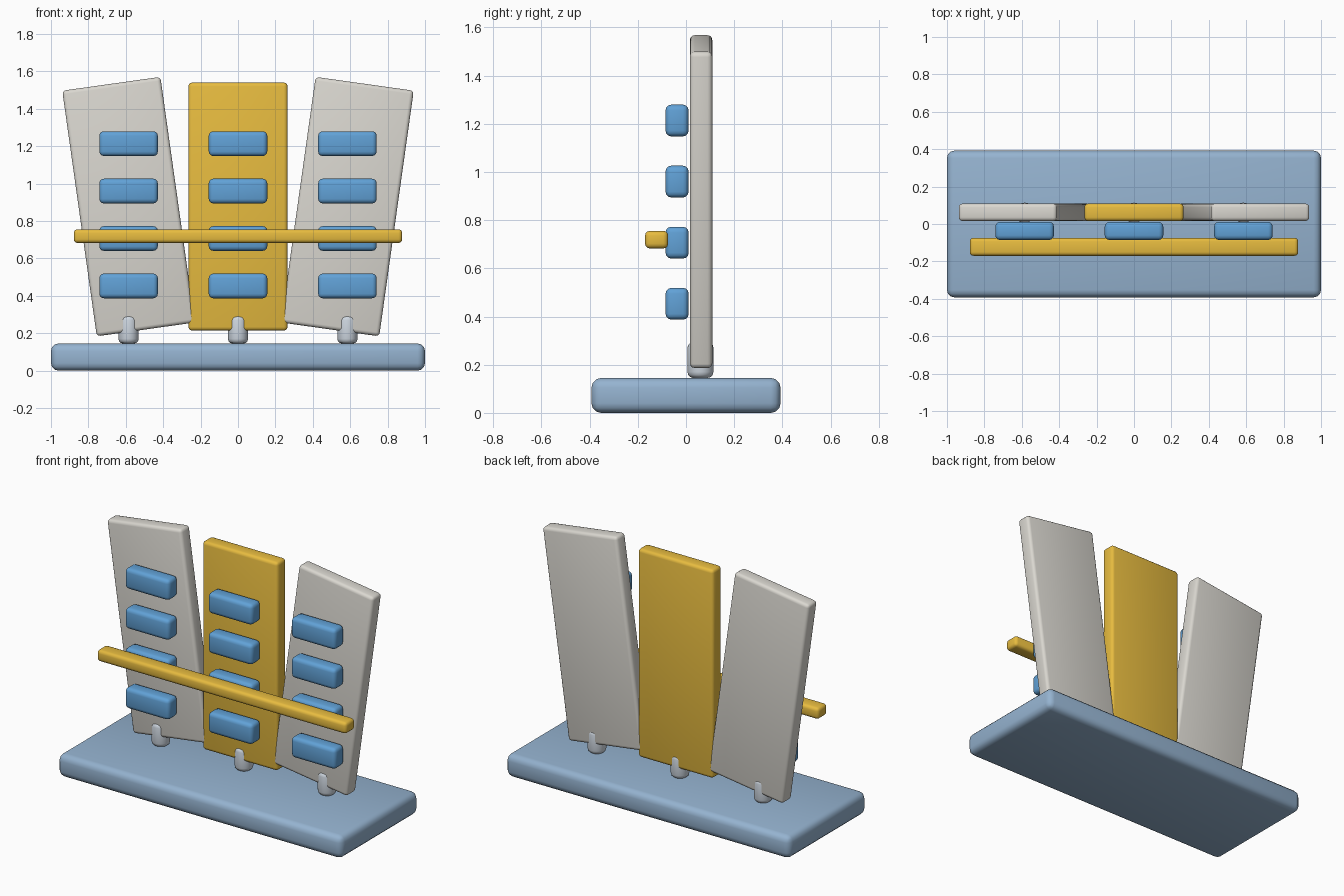
import bpy
import math

if "Cube" in bpy.data.objects:
    bpy.data.objects.remove(bpy.data.objects["Cube"])


def material(name, rgb):
    m = bpy.data.materials.new(name)
    m.diffuse_color = (*rgb, 1)
    m.use_nodes = True
    m.node_tree.nodes["Principled BSDF"].inputs["Base Color"].default_value = m.diffuse_color
    return m


BASE = material("slate_blue", (0.30, 0.45, 0.63))
BLUE = material("bright_blue", (0.12, 0.36, 0.68))
YELLOW = material("yellow", (0.80, 0.50, 0.05))
IVORY = material("ivory", (0.70, 0.68, 0.63))
STEEL = material("pale_steel", (0.62, 0.68, 0.75))


def finish(ob, name, mat, bevel):
    """Apply scale, round the edges and colour the part."""
    ob.name = name
    bpy.ops.object.transform_apply(location=False, rotation=False, scale=True)
    mod = ob.modifiers.new("rounded_edges", "BEVEL")
    mod.width = bevel
    mod.segments = 3
    mod.limit_method = "ANGLE"
    mod.angle_limit = math.radians(40)
    bpy.ops.object.modifier_apply(modifier=mod.name)
    bpy.ops.object.shade_smooth_by_angle(angle=math.radians(40))
    ob.data.materials.append(mat)


def box(name, centre, size, mat, bevel, tilt=0):
    bpy.ops.mesh.primitive_cube_add(size=1, location=centre, rotation=(0, tilt, 0))
    ob = bpy.context.object
    ob.scale = size
    finish(ob, name, mat, bevel)


def peg(name, x):
    bpy.ops.mesh.primitive_cylinder_add(vertices=32, radius=0.054, depth=0.15,
                                        location=(x, 0.06, 0.22))
    finish(bpy.context.object, name, STEEL, 0.025)


# Base slab
box("base", (0, 0, 0.0725), (2, 0.785, 0.145), BASE, 0.04)

# Three fanned panels, each with a mounting peg and a column of blocks
for side, label in ((-1, "left"), (0, "centre"), (1, "right")):
    x = side * 0.585
    box(label + "_panel", (x, 0.0625, 0.877), (0.53, 0.093, 1.326),
        IVORY if side else YELLOW, 0.02, side * math.radians(8))
    peg(label + "_peg", x)
    for row in range(4):
        box(f"{label}_block_{row + 1}", (x, -0.037, 0.453 + 0.2535 * row),
            (0.313, 0.096, 0.132), BLUE, 0.024)

# Horizontal rail across the front
box("front_rail", (0, -0.122, 0.719), (1.756, 0.096, 0.073), YELLOW, 0.02)
